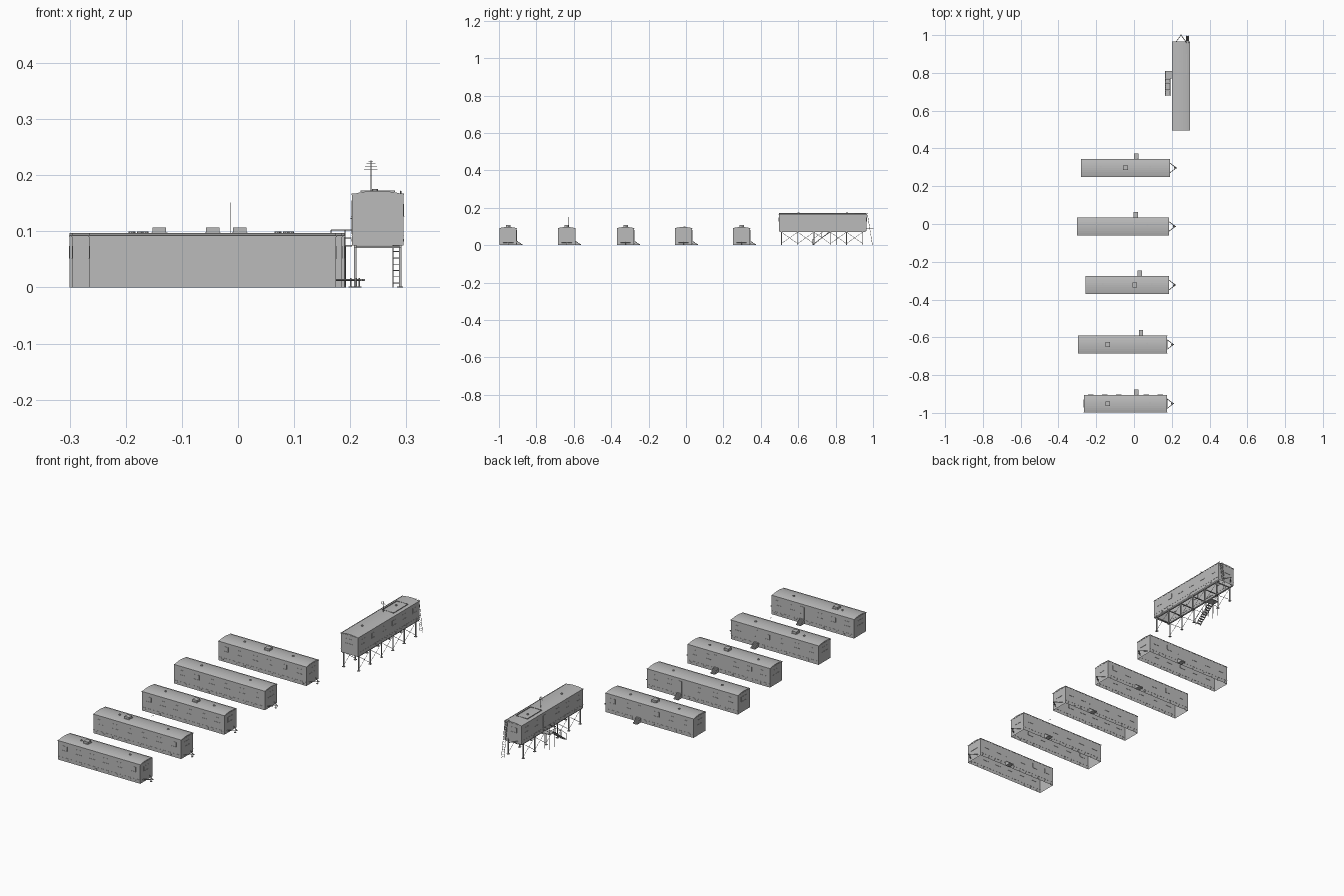
import bpy, bmesh, math
from mathutils import Matrix, Vector

if "Cube" in bpy.data.objects:
    bpy.data.objects.remove(bpy.data.objects["Cube"])

grey = bpy.data.materials.new("plain_grey")
grey.diffuse_color = (0.5, 0.5, 0.5, 1)
grey.use_nodes = True
grey.node_tree.nodes["Principled BSDF"].inputs["Base Color"].default_value = grey.diffuse_color
W, H, RISE = 0.092, 0.091, 0.006      # trailer width, eave height, roof crown


class Part:
    """Collects primitives into one named object, placed by a matrix."""
    def __init__(self, name, m=Matrix()):
        self.name, self.m, self.bm = name, m, bmesh.new()

    def box(self, c, s):
        bmesh.ops.create_cube(self.bm, size=1, matrix=Matrix.Translation(c) @ Matrix.Diagonal((*s, 1)))

    def rod(self, a, b, r=0.0012, n=6):
        a, b = Vector(a), Vector(b)
        d = b - a
        m = Matrix.Translation((a + b) / 2) @ d.to_track_quat('Z', 'Y').to_matrix().to_4x4()
        bmesh.ops.create_cone(self.bm, cap_ends=True, segments=n, radius1=r, radius2=r,
                              depth=d.length, matrix=m)

    def sheet(self, profile, x0, x1):
        """Open strip swept along x from a (y, z) profile."""
        rows = [[self.bm.verts.new((x, y, z)) for y, z in profile] for x in (x0, x1)]
        for i in range(len(profile) - 1):
            self.bm.faces.new((rows[0][i], rows[0][i + 1], rows[1][i + 1], rows[1][i]))
        return rows

    def done(self):
        me = bpy.data.meshes.new(self.name)
        self.bm.transform(self.m)
        self.bm.normal_update()
        self.bm.to_mesh(me)
        self.bm.free()
        me.materials.append(grey)
        ob = bpy.data.objects.new(self.name, me)
        bpy.context.collection.objects.link(ob)
        return ob


def roof_z(y, half):
    return H + RISE * (1 - (y / half) ** 2)


def trailer(tag, m, L, door_x, ac_x=None, hitch_z=0.013, jack=True):
    h, w = L / 2, W / 2
    arc = [(w * t / 4, roof_z(w * t / 4, w)) for t in range(-4, 5)]

    # open-bottomed body shell with end walls
    p = Part(tag + "_body", m)
    rows = p.sheet([(-w, 0)] + arc + [(w, 0)], -h, h)
    p.bm.faces.new(rows[0])
    p.bm.faces.new(rows[1])
    bmesh.ops.recalc_face_normals(p.bm, faces=p.bm.faces)
    p.done()

    # eave trim and skirt band
    p = Part(tag + "_trim", m)
    for s in (-1, 1):
        p.box((0, s * w, H), (L + 0.003, 0.002, 0.003))
        p.box((0, s * w, 0.017), (L, 0.0015, 0.0015))
        p.box((s * h, 0, H), (0.002, W, 0.003))
    p.done()

    # windows with sills, and low skirt vents
    p = Part(tag + "_windows", m)
    for s in (-1, 1):
        for i in range(6):
            x = -h + L * (i + 0.5) / 6
            if s == 1 and abs(x - door_x) < 0.03:
                continue
            p.box((x, s * w, 0.063), (0.026, 0.0016, 0.022))
            p.box((x, s * w, 0.051), (0.029, 0.003, 0.0015))
        for i in range(12):
            x = -h + L * (i + 0.5) / 12
            if s == -1 or abs(x - door_x) > 0.024:
                p.box((x, s * w, 0.009), (0.012, 0.0015, 0.004))
        p.box((s * h, 0, 0.063), (0.0016, 0.04, 0.022))
        p.box((s * h, 0, 0.051), (0.003, 0.043, 0.0015))
    p.done()

    # door
    p = Part(tag + "_door", m)
    p.box((door_x, w, 0.05), (0.022, 0.002, 0.06))
    p.box((door_x + 0.007, w + 0.0015, 0.048), (0.002, 0.002, 0.002))
    p.done()

    # roof vents and cooling unit
    p = Part(tag + "_roof_vents", m)
    for x in (-0.13, 0.13):
        p.rod((x, 0.005, H + 0.002), (x, 0.005, H + RISE + 0.003), 0.0055, 10)
    if ac_x is not None:
        p.box((ac_x, 0, H + 0.011), (0.024, 0.024, 0.010))
        p.box((ac_x, 0, H + 0.006), (0.028, 0.028, 0.002))
    p.done()

    # A-frame tow hitch
    p = Part(tag + "_hitch", m)
    tip = h + 0.034
    for s in (-1, 1):
        p.rod((h - 0.002, s * 0.027, hitch_z), (tip, 0, hitch_z), 0.0018, 4)
    p.box((tip, 0, hitch_z), (0.005, 0.005, 0.004))
    if jack:
        p.rod((tip - 0.008, 0, 0), (tip - 0.008, 0, hitch_z + 0.004), 0.0016)
        p.box((tip - 0.008, 0, 0.001), (0.008, 0.008, 0.002))
    p.done()


def front_steps(tag, m, x):
    p = Part(tag + "_steps", m)
    for i in range(4):
        z = 0.022 * (4 - i) / 4
        p.box((x, W / 2 + 0.0037 + 0.0075 * i, z / 2), (0.023, 0.0075, z))
    p.done()


# five ground trailers: x range, y centre, step x, cooling unit x
row = [(-0.28, 0.19, 0.297, 0.012, -0.045), (-0.30, 0.185, -0.013, 0.01, None),
       (-0.255, 0.185, -0.323, 0.031, 0.003), (-0.295, 0.175, -0.638, 0.037, -0.14),
       (-0.265, 0.175, -0.951, 0.012, -0.14)]
for i, (x0, x1, y, sx, ax) in enumerate(row):
    c = (x0 + x1) / 2
    m = Matrix.Translation((c, y, 0))
    tag = f"trailer_{i + 1}"
    trailer(tag, m, x1 - x0, sx - c, None if ax is None else ax - c)
    front_steps(tag, m, sx - c)

# whip antenna on the fourth trailer
p = Part("whip_antenna")
p.rod((-0.014, -0.63, 0.09), (-0.014, -0.63, 0.151), 0.0007)
p.box((-0.014, -0.63, 0.139), (0.001, 0.018, 0.001))
p.done()

# raised trailer, turned lengthways along y
BASE, CX, CY, RL = 0.075, 0.249, 0.731, 0.47
up = Matrix.Translation((CX, CY, BASE)) @ Matrix.Rotation(math.pi / 2, 4, 'Z')
trailer("raised_trailer", up, RL, 0.06, None, 0.012, False)

# stilts, pads, beams and cross braces
p = Part("stilts")
ys = [0.51 + 0.087 * i for i in range(6)]
for x in (CX - 0.04, CX + 0.04):
    for y in ys:
        p.box((x, y, BASE / 2), (0.004, 0.004, BASE))
        p.box((x, y, 0.001), (0.011, 0.011, 0.002))
    for a, b in zip(ys, ys[1:]):
        p.rod((x, a, 0.008), (x, b, 0.07), 0.0009, 4)
        p.rod((x, b, 0.008), (x, a, 0.07), 0.0009, 4)
    p.box((x, CY, 0.073), (0.005, RL - 0.01, 0.005))
for y in ys:
    p.box((CX, y, 0.072), (0.084, 0.004, 0.004))
p.done()

# landing, side stair and handrails
p = Part("landing_and_stair")
xa, xb = 0.166, 0.191
p.box((0.184, 0.789, 0.074), (0.038, 0.04, 0.003))
for x in (xa, xb):
    p.rod((x, 0.677, 0.001), (x, 0.77, 0.073), 0.0016, 4)
    p.rod((x, 0.677, 0.03), (x, 0.77, 0.102), 0.0009, 4)
    for t in (0, 0.5, 1):
        y, z = 0.677 + 0.093 * t, 0.072 * t
        p.rod((x, y, z), (x, y, z + 0.03), 0.0009, 4)
    for y in (0.771, 0.807):
        p.rod((x, y, 0), (x, y, 0.073), 0.0015, 4)
for i in range(9):
    t = (i + 0.7) / 9.5
    p.box(((xa + xb) / 2, 0.677 + 0.093 * t, 0.072 * t), (xb - xa, 0.009, 0.0015))
for z in (0.088, 0.102):
    p.rod((xa, 0.771, z), (xa, 0.807, z), 0.0009, 4)
    p.rod((xa, 0.807, z), (0.202, 0.807, z), 0.0009, 4)
p.rod((xa, 0.807, 0.073), (xa, 0.807, 0.102), 0.0009, 4)
p.done()

# leaning ladder at the back end
p = Part("ladder")
for x in (0.276, 0.29):
    p.rod((x, 0.997, 0), (x, 0.969, 0.172), 0.001, 4)
    p.rod((x, 0.969, 0.172), (x, 0.957, 0.172), 0.001, 4)
for i in range(15):
    t = (i + 0.7) / 15.4
    p.rod((0.276, 0.997 - 0.028 * t, 0.172 * t), (0.29, 0.997 - 0.028 * t, 0.172 * t), 0.0008, 4)
p.done()

# roof frame
p = Part("roof_frame")
for s in (-1, 1):
    p.box((CX + s * 0.03, 0.845, 0.1715), (0.002, 0.11, 0.003))
    p.box((CX, 0.845 + s * 0.055, 0.1715), (0.062, 0.002, 0.003))
p.done()

# mast with crossbar aerial
p = Part("mast_aerial")
p.rod((0.237, 0.77, 0.168), (0.237, 0.77, 0.226), 0.001)
for z, w in ((0.21, 0.024), (0.215, 0.022), (0.22, 0.016), (0.224, 0.008)):
    p.box((0.237, 0.77, z), (w, 0.001, 0.001))
p.done()
